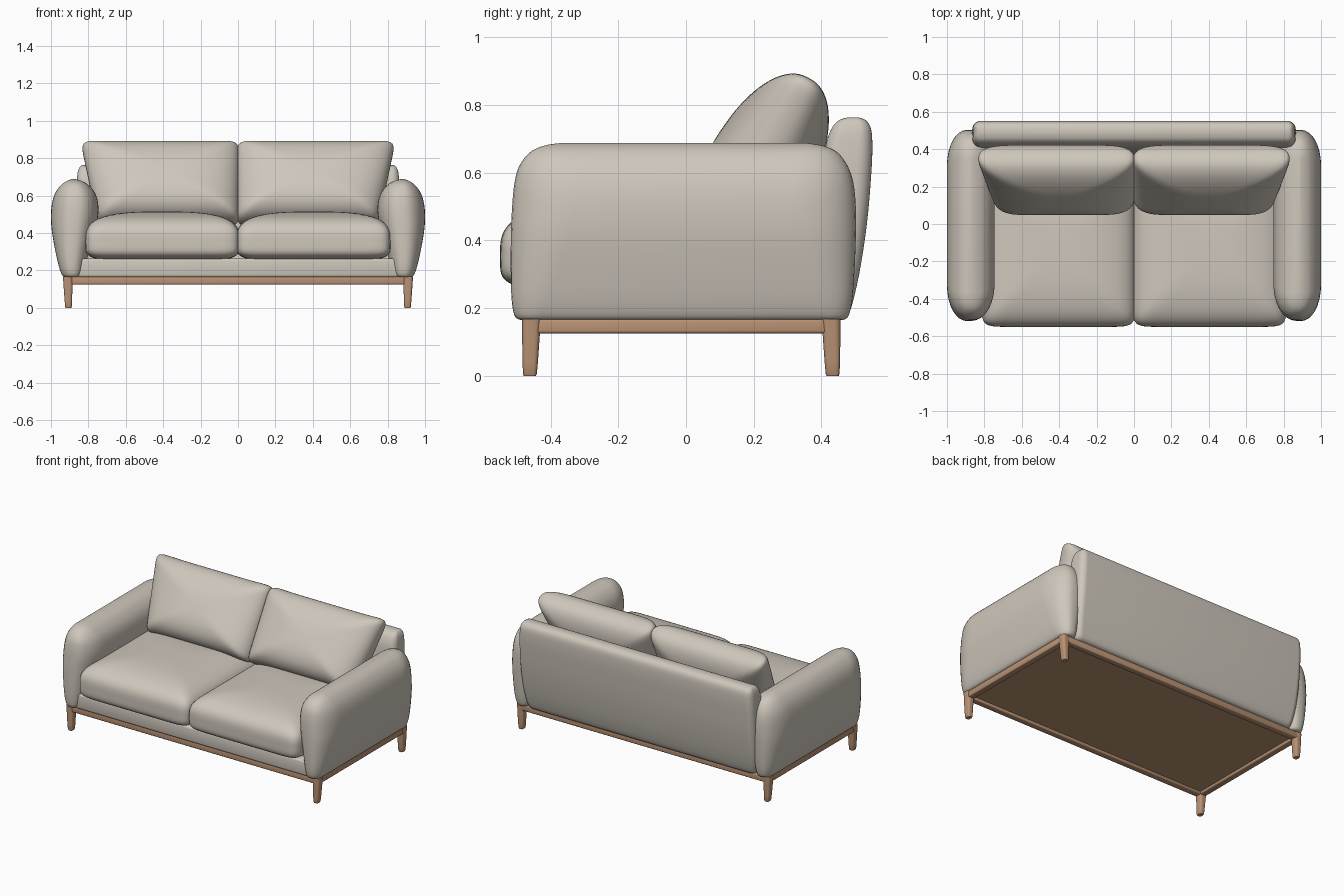
import bpy, bmesh, math
from mathutils import Vector

if "Cube" in bpy.data.objects:
    bpy.data.objects.remove(bpy.data.objects["Cube"])


def material(name, col):
    m = bpy.data.materials.new(name)
    m.diffuse_color = (*col, 1)
    m.use_nodes = True
    m.node_tree.nodes["Principled BSDF"].inputs["Base Color"].default_value = m.diffuse_color
    return m


FABRIC = material("warm grey fabric", (0.62, 0.57, 0.50))
WOOD = material("light wood", (0.49, 0.29, 0.175))


def finish(name, bm, mat, mirror=(False, False), angle=40):
    bmesh.ops.recalc_face_normals(bm, faces=bm.faces)
    me = bpy.data.meshes.new(name)
    bm.to_mesh(me)
    bm.free()
    me.materials.append(mat)
    me.shade_smooth()
    me.set_sharp_from_angle(angle=math.radians(angle))
    ob = bpy.data.objects.new(name, me)
    bpy.context.collection.objects.link(ob)
    if any(mirror):
        mod = ob.modifiers.new("mirror", 'MIRROR')
        mod.use_axis = (*mirror, False)
        mod.use_mirror_merge = False
    return ob


def smooth_levels(levels, steps):
    """Catmull-Rom interpolation between level tuples."""
    pts = [levels[0]] + levels + [levels[-1]]
    out = []
    for i in range(1, len(pts) - 2):
        for s in range(steps):
            t = s / steps
            out.append([0.5 * (2 * b + (c - a) * t + (2 * a - 5 * b + 4 * c - d) * t * t
                               + (3 * b - a - 3 * c + d) * t ** 3)
                        for a, b, c, d in zip(*pts[i - 1:i + 3])])
    return out + [list(levels[-1])]


def loft(name, levels, round_frac, mat, steps=4, seg=8, stretch=1, **kw):
    """Stack rounded rectangles given as (z, x0, x1, y0, y1)."""
    bm = bmesh.new()
    rings = []
    for z, x0, x1, y0, y1 in smooth_levels(levels, steps):
        r = round_frac * min(x1 - x0, y1 - y0) / 2
        q = r * stretch     # corner depth along y
        ring = []
        for k, (cx, cy) in enumerate(((x1 - r, y1 - q), (x0 + r, y1 - q),
                                      (x0 + r, y0 + q), (x1 - r, y0 + q))):
            for s in range(seg + 1):
                a = math.pi / 2 * (k + s / seg)
                ring.append(bm.verts.new((cx + r * math.cos(a), cy + q * math.sin(a), z)))
        rings.append(ring)
    n = len(rings[0])
    for a, b in zip(rings, rings[1:]):
        for i in range(n):
            j = (i + 1) % n
            bm.faces.new((a[i], a[j], b[j], b[i]))
    bm.faces.new(rings[0][::-1])
    bm.faces.new(rings[-1])
    return finish(name, bm, mat, **kw)


def box(name, lo, hi, bevel, mat, **kw):
    bm = bmesh.new()
    bmesh.ops.create_cube(bm, size=1)
    for v in bm.verts:
        v.co = Vector([(l + h) / 2 + c * (h - l) for l, h, c in zip(lo, hi, v.co)])
    if bevel:
        bmesh.ops.bevel(bm, geom=bm.edges[:], offset=bevel, segments=3,
                        profile=0.5, affect='EDGES')
    return finish(name, bm, mat, **kw)


def cushion(name, plan, top, bottom, place, mat, **kw):
    """Superellipsoid pillow in [-1,1]^3, placed by a mapping function."""
    bm = bmesh.new()
    bmesh.ops.create_cube(bm, size=2)
    bmesh.ops.subdivide_edges(bm, edges=bm.edges[:], cuts=27, use_grid_fill=True)
    for v in bm.verts:
        # denser sampling toward the rims
        x, y, z = (math.sin(c * math.pi / 4) / math.sin(math.pi / 4) for c in v.co)
        e = top if z >= 0 else bottom
        f = ((abs(x) ** plan + abs(y) ** plan) ** (e / plan) + abs(z) ** e) ** (-1 / e)
        v.co = place(x * f, y * f, z * f)
    return finish(name, bm, mat, angle=80, **kw)


# Rounded, bulging arms
loft("arm", [
    (.165, .850, .925, -.49, .465), (.180, .830, .943, -.508, .482),
    (.250, .810, .965, -.517, .494), (.400, .770, .994, -.518, .502),
    (.500, .747, 1.00, -.514, .502), (.570, .750, .992, -.507, .495),
    (.620, .768, .974, -.493, .478), (.660, .803, .943, -.462, .448),
    (.680, .840, .912, -.420, .405), (.688, .868, .888, -.370, .355)],
    0.88, FABRIC, stretch=1.7, mirror=(True, False))

# Backrest panel, leaning outwards
loft("backrest", [
    (.165, -.825, .825, .36, .465), (.190, -.845, .845, .35, .485),
    (.300, -.860, .860, .37, .512), (.450, -.865, .865, .39, .535),
    (.600, -.865, .865, .405, .548), (.680, -.862, .862, .413, .551),
    (.730, -.856, .856, .430, .547), (.755, -.845, .845, .452, .532),
    (.764, -.832, .832, .480, .508)], 0.6, FABRIC)

# Upholstered base between the arms
box("seat_base", (-.86, -.49, .163), (.86, .44, .265), .015, FABRIC)

# Seat cushions with a crowned top
cushion("seat_cushion", 14, 3.0, 5,
        lambda x, y, z: (.404 + .413 * x, -.135 + .415 * y,
                         .36 + z * (.155 if z > 0 else .11)),
        FABRIC, mirror=(True, False))

# Back cushions, tilted and wider at the top
TILT = math.radians(28)


def place_back(x, y, z):
    width = .795 + .047 * y
    # softly raised corners and a heavier lower half
    h = y * (.238 + .012 * abs(x) ** 6)
    d = z * (.155 - .03 * y)
    return ((x + 1) / 2 * (width + .006) - .006,
            .25 + h * math.sin(TILT) + d * math.cos(TILT),
            .668 + h * math.cos(TILT) - d * math.sin(TILT))


cushion("back_cushion", 14, 2.4, 2.4, place_back, FABRIC, mirror=(True, False))

# Wooden frame rails
box("front_rail", (-.92, -.48, .125), (.92, -.435, .168), .008, WOOD)
box("back_rail", (-.92, .41, .125), (.92, .455, .168), .008, WOOD)
box("side_rail", (.885, -.47, .125), (.93, .445, .168), .008, WOOD, mirror=(True, False))

# Wooden board under the seat
box("underside_panel", (-.90, -.45, .142), (.90, .43, .164), 0, WOOD)

# Tapered legs
for name, s, cy in (("front_leg", 1, -.485), ("back_leg", -1, .457)):
    levels = []
    for z, xo, xi, o, i in ((0, .918, .895, .008, .038), (.006, .924, .889, .003, .044),
                            (.08, .930, .886, .001, .050), (.168, .936, .882, 0, .056)):
        ya, yb = sorted((cy + s * o, cy + s * i))
        levels.append((z, xi, xo, ya, yb))
    loft(name, levels, 0.65, WOOD, steps=2, seg=5, mirror=(True, False))
